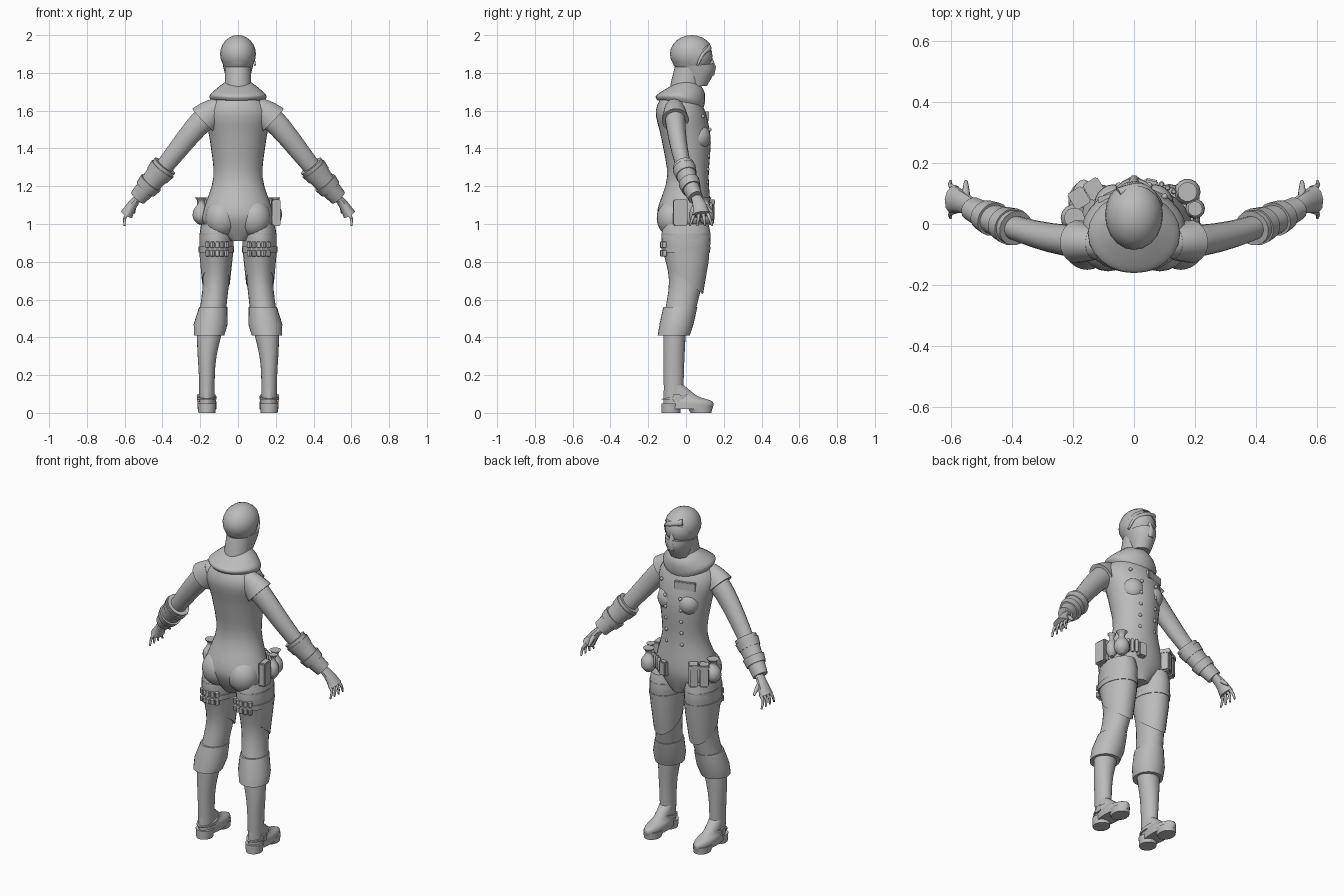
import bpy, bmesh, math
from mathutils import Vector, Matrix

if "Cube" in bpy.data.objects:
    bpy.data.objects.remove(bpy.data.objects["Cube"])

tone = (.5, .5, .5, 1)
grey = bpy.data.materials.new("plain grey")
grey.use_nodes = True
grey.diffuse_color = tone
grey.node_tree.nodes["Principled BSDF"].inputs["Base Color"].default_value = tone


def finish(name, bm):
    bmesh.ops.recalc_face_normals(bm, faces=bm.faces)
    mesh = bpy.data.meshes.new(name)
    bm.to_mesh(mesh)
    bm.free()
    mesh.materials.append(grey)
    ob = bpy.data.objects.new(name, mesh)
    bpy.context.collection.objects.link(ob)
    bpy.ops.object.select_all(action='DESELECT')
    bpy.context.view_layer.objects.active = ob
    ob.select_set(True)
    bpy.ops.object.shade_smooth_by_angle(angle=math.radians(45))


def smooth(rings, steps=4):
    """Run a smooth curve through the given rings."""
    rings = [Vector(r) for r in rings]
    padded = [rings[0]] + rings + [rings[-1]]
    result = []
    for a, b, c, d in zip(padded, padded[1:], padded[2:], padded[3:]):
        for step in range(steps):
            t = step / steps
            result.append(b + (c - a) * t / 2 + (a - b * 2.5 + c * 2 - d / 2) * t ** 2
                          + (b * 3 - c * 3 + d - a) * t ** 3 / 2)
    return result + [rings[-1]]


def skin(name, loops):
    bm = bmesh.new()
    loops = [[bm.verts.new(p) for p in loop] for loop in loops]
    for low, high in zip(loops, loops[1:]):
        for k in range(len(low)):
            bm.faces.new((low[k - 1], low[k], high[k], high[k - 1]))
    bm.faces.new(loops[0])
    bm.faces.new(loops[-1])
    finish(name, bm)


def circle(sides):
    return [(math.cos(math.tau * k / sides), math.sin(math.tau * k / sides)) for k in range(sides)]


def column(name, rings, axis=lambda z: 0, side=1, sides=24, tilt=0, droop=0):
    """Level rings (height, centre y, half width, half depth); tilt grows along the column."""
    loops = []
    for i, (z, y, width, depth) in enumerate(rings):
        lean = tilt * i / (len(rings) - 1)
        loops.append([(side * (axis(z) + c * width), y + n * depth,
                       z + lean * n * depth - droop * n * n) for c, n in circle(sides)])
    skin(name, loops)


def tube(name, points, radii, side=1, sides=10, flatten=1):
    """Rings across a path."""
    points = [Vector(p) for p in points]
    loops = []
    for i, (p, r) in enumerate(zip(points, radii)):
        along = points[min(i + 1, len(points) - 1)] - points[max(i - 1, 0)]
        across = along.cross(Vector((0, 1, 0))).normalized()
        depth = across.cross(along).normalized() * flatten
        loop = [p + (across * c + depth * n) * r for c, n in circle(sides)]
        loops.append([(side * v.x, v.y, v.z) for v in loop])
    skin(name, loops)


def blob(name, pos, radii, cut=None):
    bm = bmesh.new()
    bmesh.ops.create_uvsphere(bm, u_segments=20, v_segments=12, radius=1,
                              matrix=Matrix.Translation(pos) @ Matrix.Diagonal((*radii, 1)))
    if cut:
        bmesh.ops.bisect_plane(bm, geom=bm.verts[:] + bm.edges[:] + bm.faces[:],
                               plane_co=cut[0], plane_no=cut[1], clear_outer=True)
    finish(name, bm)


def box(name, pos, size, turn=0):
    bm = bmesh.new()
    bmesh.ops.create_cube(bm, size=1, matrix=Matrix.Translation(pos)
                          @ Matrix.Rotation(turn, 4, 'Z') @ Matrix.Diagonal((*size, 1)))
    bmesh.ops.bevel(bm, geom=bm.edges[:], offset=min(size) * .15, segments=2, affect='EDGES')
    finish(name, bm)


def cartridge(name, x, y, z, height, radius, side=1):
    tube(name, [(x, y, z + height * f) for f in (-.5, -.4, .4, .5)],
         [radius * f for f in (.6, 1, 1, .6)], side, sides=8)


def bag(name, x, y, size):
    """Round drawstring bag with a pinched neck."""
    profile = smooth([(0, .4), (.2, 1), (.5, 1), (.8, .4), (1, .8)])
    tube(name, [(x, y, 1 + .14 * h) for h, r in profile], [size * r for h, r in profile], sides=14)


def arm_point(t):
    """Arm centre line from shoulder to wrist."""
    return (.12 + .41 * t, .11 * t * t - .06, 1.6 - .46 * t + .25 * t * (1 - t) ** 3)


def arm_part(name, start, end, wide, narrow, side):
    steps = [k / 8 for k in range(9)]
    tube(name, [arm_point(start + (end - start) * k) for k in steps],
         [wide + (narrow - wide) * k for k in steps], side, sides=18, flatten=.85)


def leg_x(z):
    """Leg centre line, moving outward below the knee."""
    t = min(max((z - .25) * 2, 0), 1)
    return .165 - .05 * t * t * (3 - 2 * t)


# Jacket body
column("jacket", smooth([
    (.91, 0, .06, .09), (1, -.01, .18, .13), (1.08, -.01, .18, .14), (1.25, .01, .13, .11),
    (1.45, 0, .15, .13), (1.6, -.03, .17, .13), (1.7, -.03, .08, .08)]), sides=32)

# Cowl, neck, head and mask
column("cowl", smooth([(1.75, 0, .07, .08), (1.72, -.01, .11, .11), (1.68, -.03, .15, .13),
                       (1.65, -.03, .14, .12)]), tilt=-.2, droop=.02)
column("neck_wrap", [(1.68, 0, .08, .09), (1.75, 0, .07, .08), (1.83, .02, .07, .08)])
blob("head", (0, .03, 1.89), (.09, .11, .1))
column("face_mask", smooth([(1.73, .06, .05, .05), (1.8, .06, .07, .09), (1.84, .05, .08, .1)]),
       tilt=.1)
tube("nose", [(0, .13, 1.79), (0, .14, 1.83), (0, .13, 1.88)], [.02, .02, .01])
blob("hair", (0, .03, 1.9), (.095, .115, .1), cut=((0, .1, 1.92), (.15, .75, -.65)))
tube("hair_fringe", smooth([(-.05, .1, 1.95), (.02, .12, 1.93), (.07, .09, 1.9), (.09, .06, 1.84)]),
     [.02 - k / 800 for k in range(13)])

# Double row of buttons and a chest flap
for row in range(5):
    for x in (-.05, .05):
        blob("button", (x, .11 + .004 * row, 1.22 + .07 * row), (.01, .01, .01))
blob("chest_button", (.1, .09, 1.57), (.01, .01, .01))
box("chest_flap", (-.06, .095, 1.57), (.12, .02, .05), .3)

for s, side in ((1, "left"), (-1, "right")):
    # Body fullness
    blob(side + "_chest", (.065 * s, .065, 1.46), (.065, .065, .07))
    blob(side + "_seat", (.085 * s, -.065, 1.03), (.09, .09, .1))

    # Sleeve, shoulder cap and layered forearm guard
    arm_part(side + "_sleeve", 0, 1, .068, .036, s)
    arm_part(side + "_shoulder_cap", -.05, .16, .06, .083, s)
    arm_part(side + "_forearm_guard", .65, 1, .068, .046, s)
    for n, t in enumerate((.68, .83)):
        arm_part(f"{side}_guard_strap_{n}", t, t + .07, .1 - .04 * t, .093 - .04 * t, s)

    # Hand with spread fingers
    tube(side + "_palm", smooth([(.52, .05, 1.15), (.56, .07, 1.1), (.59, .08, 1.05)]),
         [.018 + k / 500 for k in range(9)], s, flatten=1.4)
    for n in range(4):
        spread = n - 1.5
        tube(f"{side}_finger_{n}",
             smooth([(.58, .08 + .023 * spread, 1.06), (.6, .08 + .03 * spread, 1.03),
                     (.6, .08 + .04 * spread, .99)]),
             [.011 - k / 1300 for k in range(9)], s, sides=8)
    tube(side + "_thumb", [(.55, .08, 1.11), (.55, .11, 1.09), (.55, .14, 1.06)],
         [.015, .012, .006], s)

    # Trouser leg with a slanted outer layer
    column(side + "_trouser", smooth([(1, 0, .08, .12), (.9, 0, .09, .13), (.7, 0, .07, .09),
                                      (.5, -.04, .07, .08)]), leg_x, s)
    column(side + "_thigh_layer", [(.95, 0, .09, .13), (.85, 0, .09, .12), (.7, 0, .075, .09)],
           leg_x, s, tilt=-.8)

    # Boot with turned-down cuff, foot, sole and heel
    column(side + "_boot_cuff", [(.56, -.03, .075, .09), (.47, -.05, .09, .09),
                                 (.41, -.065, .08, .085)], leg_x, s)
    column(side + "_boot_shaft", smooth([(.45, -.06, .07, .06), (.25, -.065, .045, .055),
                                         (.05, -.065, .04, .05)]), leg_x, s)
    column(side + "_foot", smooth([(.02, .01, .05, .13), (.06, .01, .05, .13),
                                   (.09, -.03, .04, .09), (.15, -.065, .04, .05)]), leg_x, s)
    column(side + "_heel", [(0, -.08, .045, .05), (.05, -.08, .05, .05)], leg_x, s)
    column(side + "_sole", [(0, .08, .045, .055), (.04, .07, .05, .07)], leg_x, s)
    column(side + "_ankle_strap", [(.07, -.05, .05, .08), (.09, -.05, .05, .08)],
           leg_x, s, tilt=.2)
    box(side + "_ankle_buckle", (.21 * s, -.05, .08), (.015, .035, .04))

    # Thigh strap with two rows of small cartridges behind
    column(side + "_thigh_strap", [(.85, 0, .093, .127), (.88, 0, .095, .13)], leg_x, s)
    for row in range(2):
        for n in range(-2, 3):
            cartridge(f"{side}_thigh_cartridge_{row}_{n + 2}", .11 + .025 * n,
                      .003 * n * n - .125, .845 + .045 * row, .035, .012, s)

# Hip gear: drawstring bags, boxes and cartridges
bag("right_hip_bag", -.195, .02, .042)
bag("left_front_bag", .175, .105, .04)
bag("left_small_bag", .2, .05, .03)
box("left_hip_box", (.2, -.03, 1.06), (.045, .075, .14), .1)
box("left_front_box", (.055, .13, 1.06), (.045, .035, .085), -.2)
for n in range(2):
    x, y = -.13 - .05 * n, .115 - .03 * n
    box(f"right_pouch_{n}", (x, y, 1.06), (.05, .055, .13), .55)
    box(f"right_pouch_flap_{n}", (x, y, 1.115), (.056, .062, .03), .55)
for n in range(4):
    cartridge(f"belt_cartridge_{n}", .09 + .02 * n, .13 - .012 * n, 1.075, .08, .01)
